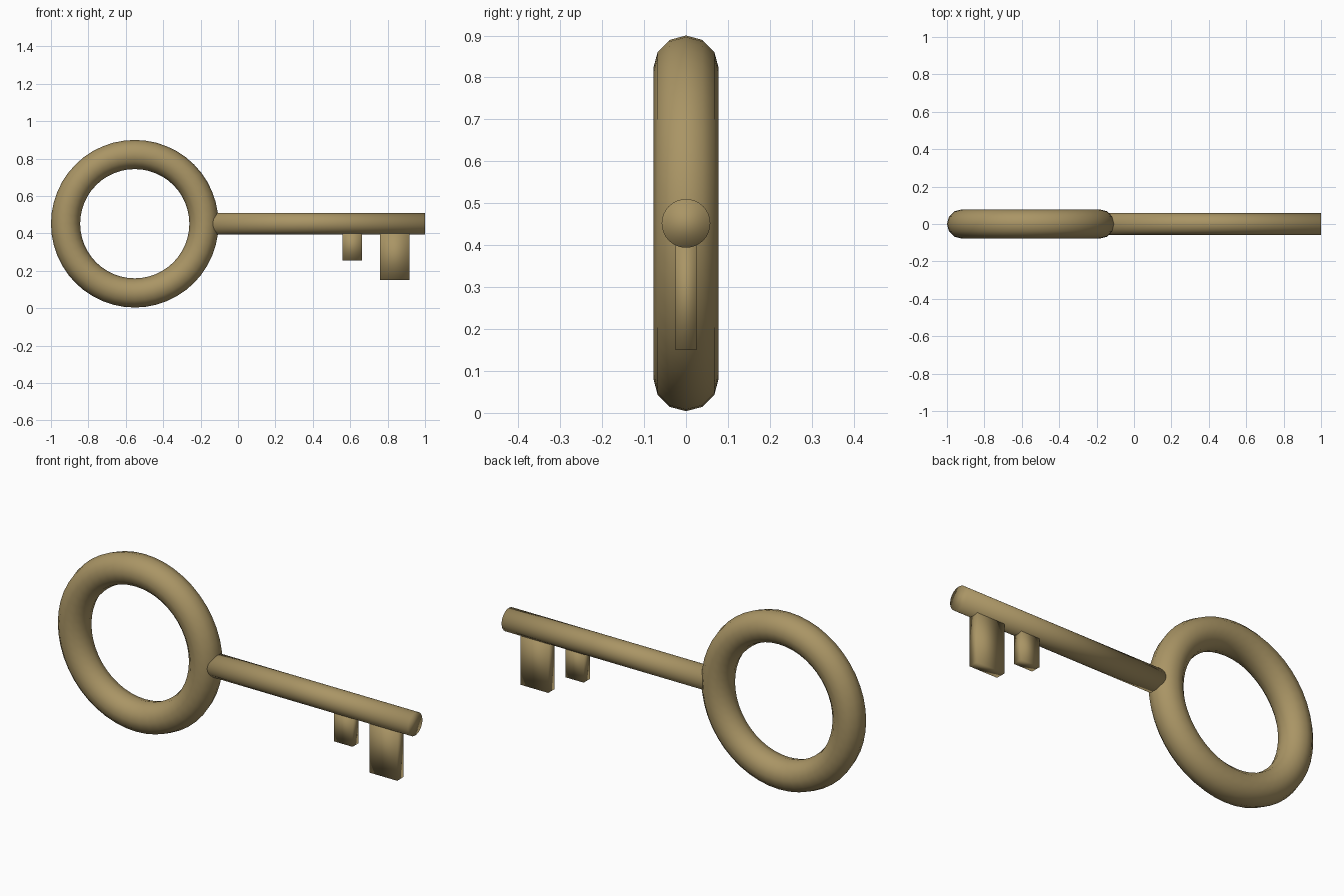
import bpy, math

if "Cube" in bpy.data.objects:
    bpy.data.objects.remove(bpy.data.objects["Cube"])

brass = bpy.data.materials.new("aged_brass")
brass.diffuse_color = (0.40, 0.30, 0.13, 1)
brass.use_nodes = True
brass.node_tree.nodes["Principled BSDF"].inputs["Base Color"].default_value = brass.diffuse_color

AXIS_Z = 0.452   # height of the shaft axis and ring centre


def finish(name):
    ob = bpy.context.object
    ob.name = name
    ob.data.materials.append(brass)
    bpy.ops.object.shade_smooth()
    return ob


# Ring handle, standing upright in the xz plane
bpy.ops.mesh.primitive_torus_add(
    major_segments=48, minor_segments=12, major_radius=0.37, minor_radius=0.078,
    location=(-0.552, 0, AXIS_Z), rotation=(math.pi / 2, 0, 0))
finish("ring_handle")

# Round shaft, its left end buried in the ring
x0, x1 = -0.18, 1.0
bpy.ops.mesh.primitive_cylinder_add(
    vertices=32, radius=0.058, depth=x1 - x0,
    location=((x0 + x1) / 2, 0, AXIS_Z), rotation=(0, math.pi / 2, 0))
finish("shaft")


# Key teeth hanging below the shaft
def tooth(name, xa, xb, bottom, top=0.42):
    bpy.ops.mesh.primitive_cube_add(size=1, location=((xa + xb) / 2, 0, (bottom + top) / 2))
    bpy.context.object.scale = (xb - xa, 0.05, top - bottom)
    bpy.ops.object.transform_apply(location=False, rotation=False, scale=True)
    finish(name)


tooth("short_tooth", 0.56, 0.664, 0.256)
tooth("long_tooth", 0.76, 0.916, 0.15)
